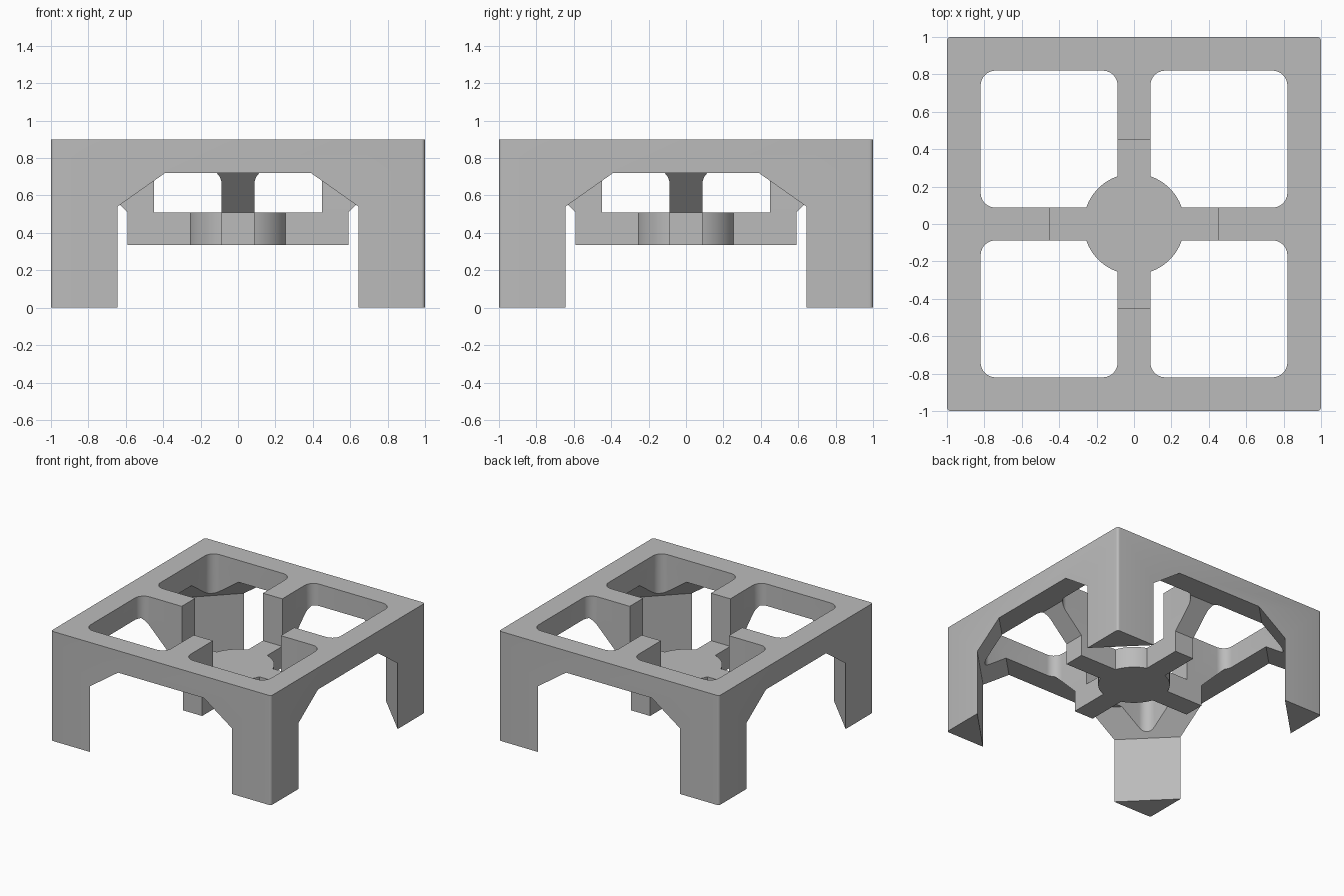
import bpy, bmesh, math
from mathutils import Vector

if "Cube" in bpy.data.objects:
    bpy.data.objects.remove(bpy.data.objects["Cube"])

H = 0.9            # overall height
SLAB = 0.72        # underside of the top frame
BAR = 0.0875       # half width of the cross bars
RIM = 0.82         # inner edge of the rim
DECK, BASE = 0.51, 0.335   # top and bottom of the hanging cross

grey = bpy.data.materials.new("grey plastic")
grey.diffuse_color = (0.5, 0.5, 0.5, 1)
grey.use_nodes = True
grey.node_tree.nodes["Principled BSDF"].inputs["Base Color"].default_value = grey.diffuse_color


def loft(name, rings):
    """Solid skinned through rings of equal point count."""
    bm = bmesh.new()
    vs = [[bm.verts.new(p) for p in ring] for ring in rings]
    n = len(rings[0])
    for a, b in zip(vs, vs[1:]):
        for i in range(n):
            j = (i + 1) % n
            bm.faces.new((a[i], a[j], b[j], b[i]))
    bm.faces.new(vs[0])
    bm.faces.new(vs[-1])
    bmesh.ops.recalc_face_normals(bm, faces=bm.faces)
    me = bpy.data.meshes.new(name)
    bm.to_mesh(me)
    bm.free()
    ob = bpy.data.objects.new(name, me)
    bpy.context.collection.objects.link(ob)
    me.materials.append(grey)
    return ob


def prism(name, outline, z0, z1):
    return loft(name, [[(x, y, z) for x, y in outline] for z in (z0, z1)])


def rounded(cx, cy, half, r, seg):
    """Outline of a rounded square."""
    pts = []
    for q, (sx, sy) in enumerate(((1, 1), (-1, 1), (-1, -1), (1, -1))):
        for i in range(seg + 1):
            a = math.pi / 2 * (q + i / seg)
            pts.append((cx + sx * (half - r) + r * math.cos(a),
                        cy + sy * (half - r) + r * math.sin(a)))
    return pts


def combine(ob, other, op):
    bpy.context.view_layer.objects.active = ob
    mod = ob.modifiers.new("cut", 'BOOLEAN')
    mod.operation, mod.solver, mod.object = op, 'EXACT', other
    bpy.ops.object.modifier_apply(modifier=mod.name)
    bpy.data.objects.remove(other)


def diamond(r, z):
    return [(r, 0, z), (0, r, z), (-r, 0, z), (0, -r, z)]


# Outer block, hollowed below so that corner legs with flared tops remain
body = prism("holder_frame", rounded(0, 0, 1, 0.02, 5), 0, H)
combine(body, loft("under_cut", [diamond(1.645, -0.1), diamond(1.645, 0.54),
                                 diamond(1.645 - 0.255, SLAB)]), 'DIFFERENCE')

# Hanging braces, one along each axis, with sloped outer ends
half = [(0.59, BASE), (0.59, DECK), (0.85, DECK + 0.26)]
profile = half + [(-u, z) for u, z in reversed(half)]
W = 0.2
combine(body, loft("brace_x", [[(u, w, z) for u, z in profile] for w in (-W, W)]), 'UNION')
combine(body, loft("brace_y", [[(w, u, z) for u, z in profile] for w in (-W, W)]), 'UNION')

# Central opening above the lower cross
combine(body, prism("centre_cut", [(-.45, -.45), (.45, -.45), (.45, .45), (-.45, .45)],
                    DECK, 1), 'DIFFERENCE')

# Four rounded windows through everything
mid, size = (RIM + BAR) / 2, (RIM - BAR) / 2
for sx in (-1, 1):
    for sy in (-1, 1):
        combine(body, prism("window_cut", rounded(sx * mid, sy * mid, size, 0.08, 10),
                            -0.1, 1), 'DIFFERENCE')

# Round pad in the middle of the lower cross
circle = [(0.27 * math.cos(a), 0.27 * math.sin(a))
          for a in (math.tau * (i + 0.5) / 64 for i in range(64))]
combine(body, prism("centre_pad", circle, BASE, DECK), 'UNION')

# Smooth the rounded corners, keep the other edges sharp
bpy.ops.object.select_all(action='DESELECT')
body.select_set(True)
bpy.context.view_layer.objects.active = body
bpy.ops.object.shade_smooth_by_angle(angle=math.radians(30))
